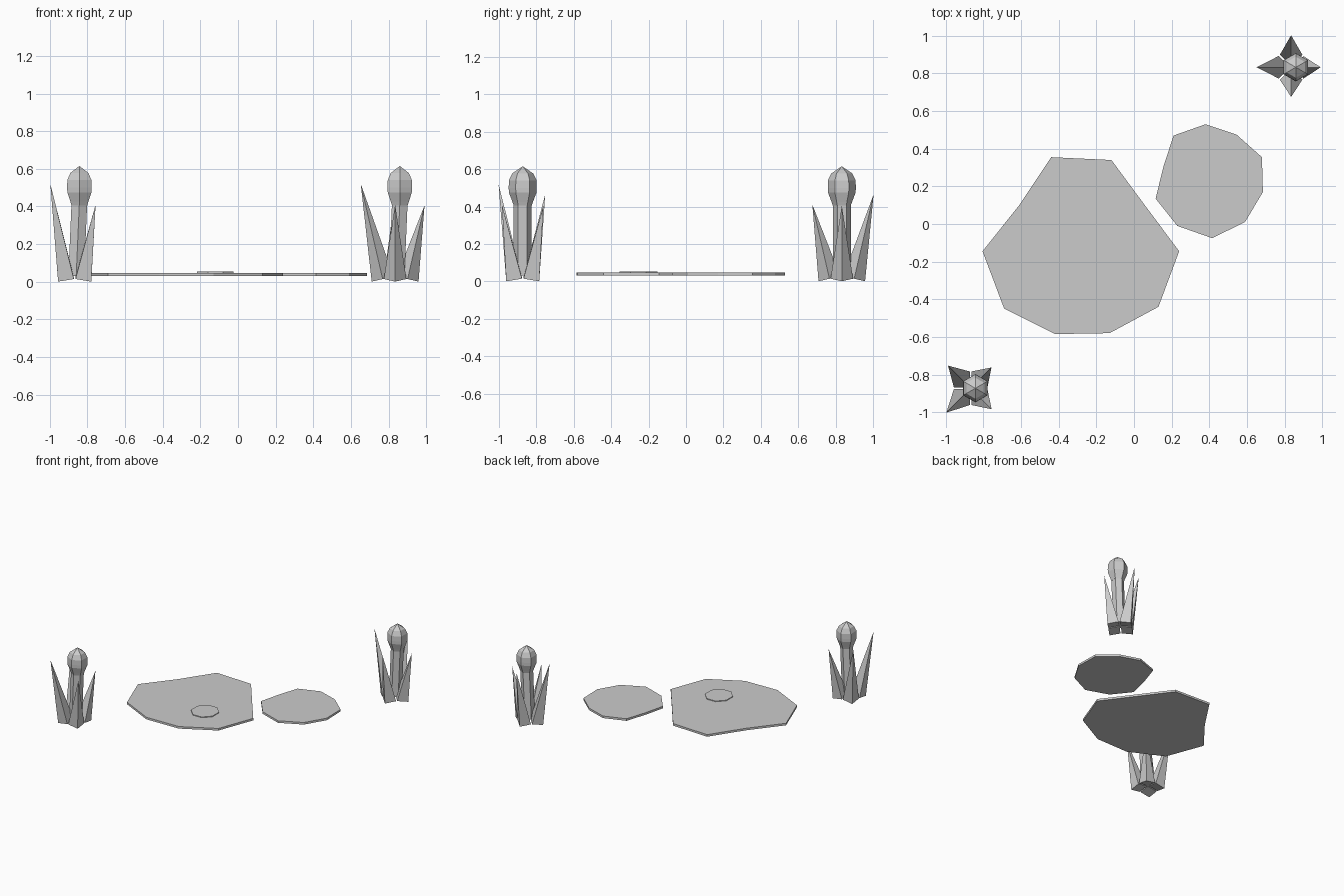
import bpy, bmesh, math
from mathutils import Matrix, Vector

if "Cube" in bpy.data.objects:
    bpy.data.objects.remove(bpy.data.objects["Cube"])

grey = bpy.data.materials.new("plain_grey")
grey.use_nodes = True
grey.diffuse_color = (0.6, 0.6, 0.6, 1)
grey.node_tree.nodes["Principled BSDF"].inputs["Base Color"].default_value = (0.6, 0.6, 0.6, 1)


def add_object(name, bm, matrix=Matrix()):
    bmesh.ops.recalc_face_normals(bm, faces=bm.faces)
    mesh = bpy.data.meshes.new(name)
    bm.to_mesh(mesh)
    bm.free()
    mesh.materials.append(grey)
    obj = bpy.data.objects.new(name, mesh)
    obj.matrix_world = matrix
    bpy.context.collection.objects.link(obj)
    return obj


def slab(name, outline, bottom, top):
    """Flat-topped plate from a plan outline."""
    bm = bmesh.new()
    face = bm.faces.new([bm.verts.new((x, y, bottom)) for x, y in outline])
    grown = bmesh.ops.extrude_face_region(bm, geom=[face])["geom"]
    verts = [g for g in grown if isinstance(g, bmesh.types.BMVert)]
    bmesh.ops.translate(bm, vec=(0, 0, top - bottom), verts=verts)
    return add_object(name, bm)


def hex_lathe(name, profile, matrix):
    """Six-sided closed solid from (x shift, z, radius) rings, corners on the y axis."""
    bm = bmesh.new()
    rings = []
    for shift, z, r in profile:
        rings.append([bm.verts.new((shift + r * math.sin(k * math.pi / 3),
                                    r * math.cos(k * math.pi / 3), z)) for k in range(6)])
    for low, high in zip(rings, rings[1:]):
        for k in range(6):
            n = (k + 1) % 6
            bm.faces.new((low[k], low[n], high[n], high[k]))
    bm.faces.new(rings[0])
    bm.faces.new(rings[-1])
    bmesh.ops.remove_doubles(bm, verts=bm.verts, dist=0.0005)
    return add_object(name, bm, matrix)


def leaf(name, place, angle, height):
    """Square pyramid leaning outward along the given direction."""
    lean = math.radians(13)
    length = (height - 0.014) / math.cos(lean)
    bm = bmesh.new()
    bmesh.ops.create_cone(bm, cap_ends=True, segments=4, radius1=0.06, radius2=0, depth=length,
                          matrix=Matrix.Translation((0, 0, length / 2))
                          @ Matrix.Rotation(0, 4, "Z"))
    bmesh.ops.remove_doubles(bm, verts=bm.verts, dist=0.0005)
    matrix = (place @ Matrix.Rotation(angle, 4, "Z")
              @ Matrix.Translation((0.066, 0, 0.014)) @ Matrix.Rotation(lean, 4, "Y"))
    return add_object(name, bm, matrix)


# Reed plants: four leaves, a stalk and a seed head each
leaf_heights = (0.405, 0.465, 0.52, 0.41)
stalk_profile = [(0.008, 0.03, 0.048), (0.025, 0.42, 0.048)]
head_profile = [(0.025, z, r) for z, r in (
    (0.405, 0.048), (0.425, 0.055), (0.475, 0.074), (0.5, 0.075),
    (0.54, 0.074), (0.577, 0.056), (0.615, 0))][:-1] + [(0.025, 0.615, 0.0001)]

for side, centre, turn in (("back_left", (0.835, 0.833, 0), 0),
                           ("front_right", (-0.868, -0.873, 0), math.pi / 4)):
    place = Matrix.Translation(Vector(centre))
    for i, height in enumerate(leaf_heights):
        leaf(f"{side}_leaf_{i + 1}", place, turn + i * math.pi / 2, height)
    hex_lathe(f"{side}_stalk", stalk_profile, place)
    hex_lathe(f"{side}_seed_head", head_profile, place)

# Floating pads
slab("large_pad", [(-0.44, 0.355), (-0.12, 0.34), (0.05, 0.11), (0.24, -0.145), (0.13, -0.44),
                   (-0.13, -0.58), (-0.42, -0.585), (-0.69, -0.45), (-0.805, -0.145),
                   (-0.61, 0.1)], 0.03, 0.047)
slab("small_pad", [(0.38, 0.53), (0.545, 0.475), (0.68, 0.355), (0.685, 0.17), (0.59, 0.01),
                   (0.415, -0.075), (0.23, -0.01), (0.115, 0.135), (0.155, 0.3),
                   (0.21, 0.47)], 0.03, 0.047)

# Low raised disc on the large pad
slab("pad_centre", [(-0.12 + 0.105 * math.cos(k * math.pi / 4 + math.pi / 8),
                     -0.255 + 0.11 * math.sin(k * math.pi / 4 + math.pi / 8))
                    for k in range(8)], 0.04, 0.053)
